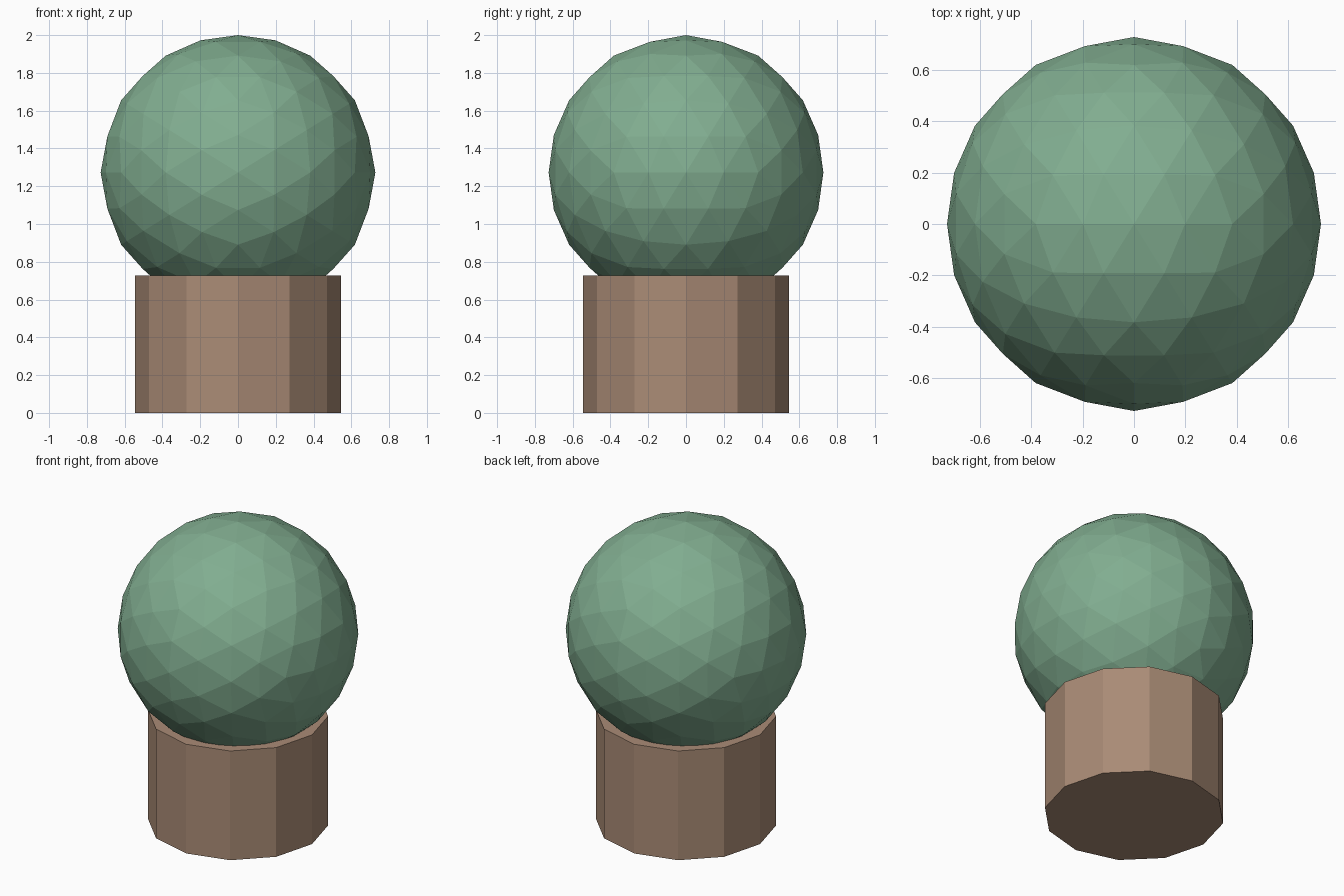
import bpy, bmesh
from math import sqrt

if "Cube" in bpy.data.objects:
    bpy.data.objects.remove(bpy.data.objects["Cube"])

RADIUS = 8 / 11        # ball radius, also the trunk height
TRUNK_RADIUS = 6 / 11


def add_object(name, bm, color):
    bmesh.ops.recalc_face_normals(bm, faces=bm.faces)
    mesh = bpy.data.meshes.new(name)
    bm.to_mesh(mesh)
    bm.free()
    mat = bpy.data.materials.new(name + "_color")
    mat.diffuse_color = (*color, 1)
    mat.use_nodes = True
    mat.node_tree.nodes["Principled BSDF"].inputs["Base Color"].default_value = mat.diffuse_color
    mesh.materials.append(mat)
    obj = bpy.data.objects.new(name, mesh)
    bpy.context.collection.objects.link(obj)
    return obj


# Trunk: twelve-sided flat-shaded drum
bm = bmesh.new()
bmesh.ops.create_cone(bm, cap_ends=True, segments=12, radius1=TRUNK_RADIUS,
                      radius2=TRUNK_RADIUS, depth=RADIUS)
trunk = add_object("trunk", bm, (0.40, 0.26, 0.18))
trunk.location.z = RADIUS / 2

# Foliage: icosahedron aligned with the axes, split twice onto a sphere
bm = bmesh.new()
phi = (1 + sqrt(5)) / 2
for a in (-1, 1):
    for b in (-phi, phi):
        for co in ((a, 0, b), (0, b, a), (b, a, 0)):
            bm.verts.new(co)
bmesh.ops.convex_hull(bm, input=bm.verts)
for level in range(2):
    bmesh.ops.subdivide_edges(bm, edges=bm.edges[:], cuts=1, use_grid_fill=True)
    for v in bm.verts:
        v.co = v.co.normalized() * RADIUS
foliage = add_object("foliage", bm, (0.22, 0.42, 0.28))
foliage.location.z = 2 - RADIUS
